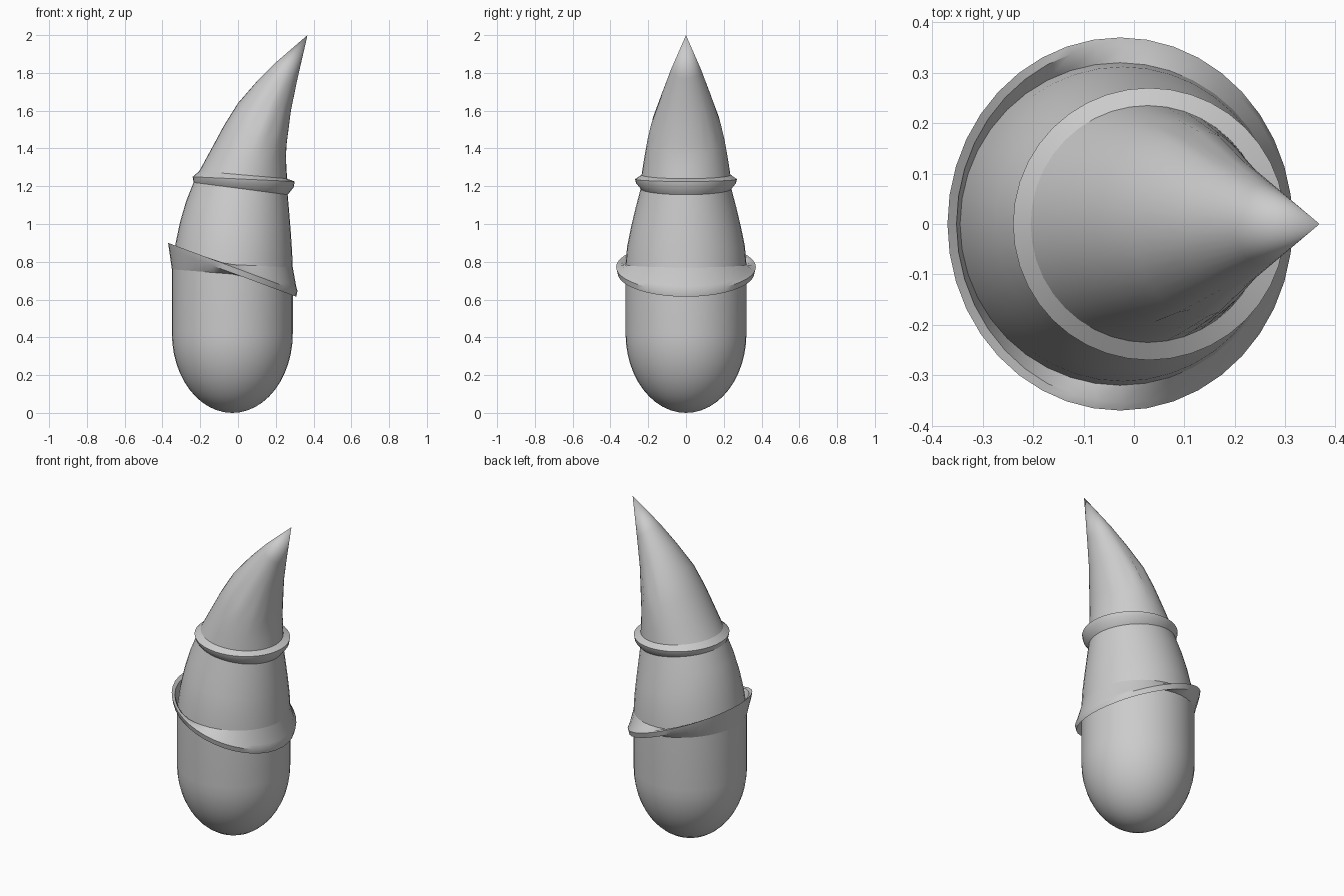
import bpy
import bmesh
import math
from mathutils import Vector

cube = bpy.data.objects.get("Cube")
if cube:
    bpy.data.objects.remove(cube, do_unlink=True)

SIDES = 40

grey = bpy.data.materials.new("plain grey")
grey.use_nodes = True
colour = (0.6, 0.6, 0.6, 1)
grey.diffuse_color = colour
grey.node_tree.nodes["Principled BSDF"].inputs["Base Color"].default_value = colour


def ring_points(left, right, half_depth):
    """Tilted ellipse spanning two side points, as deep as half_depth each way."""
    left = Vector((left[0], 0, left[1]))
    right = Vector((right[0], 0, right[1]))
    centre, half = (left + right) / 2, (right - left) / 2
    depth = Vector((0, half_depth, 0))
    step = math.tau / SIDES
    return [centre + half * math.cos(i * step) + depth * math.sin(i * step)
            for i in range(SIDES)]


def loft(name, rings, start=None, tip=None, angle=35):
    """Skin the rings in order, closing either end to a point if given."""
    bm = bmesh.new()
    loops = [[bm.verts.new(p) for p in ring] for ring in rings]
    for low, high in zip(loops, loops[1:]):
        for i in range(SIDES):
            j = (i + 1) % SIDES
            bm.faces.new((low[i], low[j], high[j], high[i]))
    for end, loop in ((start, loops[0]), (tip, loops[-1])):
        if end:
            point = bm.verts.new(end)
            for i in range(SIDES):
                pair = (loop[i], loop[(i + 1) % SIDES])
                bm.faces.new((*(pair if end is tip else pair[::-1]), point))
    mesh = bpy.data.meshes.new(name)
    bm.to_mesh(mesh)
    bm.free()
    mesh.materials.append(grey)
    obj = bpy.data.objects.new(name, mesh)
    bpy.context.collection.objects.link(obj)
    bpy.ops.object.select_all(action="DESELECT")
    obj.select_set(True)
    bpy.context.view_layer.objects.active = obj
    bpy.ops.object.shade_smooth_by_angle(angle=math.radians(angle))
    return obj


# Rings shared by neighbouring parts
base_top = ring_points((-0.35, 0.76), (0.29, 0.71), 0.32)
middle_bottom = ring_points((-0.345, 0.8), (0.29, 0.77), 0.32)
middle_top = ring_points((-0.235, 1.22), (0.263, 1.155), 0.24)
horn_bottom = ring_points((-0.205, 1.28), (0.26, 1.24), 0.235)

# Rounded base
bowl = []
for k in range(1, 13):
    a = k * math.pi / 24
    r, z = 0.32 * math.sin(a), 0.42 * (1 - math.cos(a))
    bowl.append(ring_points((-0.03 - r, z), (-0.03 + r, z), r))
loft("rounded_base", bowl + [base_top], start=(-0.03, 0, 0))

# Slanted lower collar
loft("lower_collar", [
    base_top,
    ring_points((-0.365, 0.865), (0.308, 0.615), 0.362),
    ring_points((-0.37, 0.9), (0.315, 0.645), 0.37),
    ring_points((-0.352, 0.885), (0.308, 0.67), 0.355),
    middle_bottom,
])

# Tapering middle
loft("middle_section", [
    middle_bottom,
    ring_points((-0.33, 0.9), (0.286, 0.86), 0.312),
    ring_points((-0.307, 1.01), (0.28, 0.95), 0.292),
    ring_points((-0.275, 1.12), (0.272, 1.05), 0.267),
    middle_top,
])

# Upper collar
loft("upper_collar", [
    middle_top,
    ring_points((-0.238, 1.235), (0.295, 1.195), 0.264),
    ring_points((-0.24, 1.25), (0.3, 1.225), 0.27),
    horn_bottom,
])

# Curved horn with narrow grooves running up to the tip
shoulder = ring_points((0, 1.64), (0.257, 1.42), 0.184)
for i in (4, 7, 11):
    for k in (i, SIDES - i):
        shoulder[k] = shoulder[k] + Vector((0.006, -0.012 if k == i else 0.012, 0))
loft("curved_horn", [
    horn_bottom,
    ring_points((-0.145, 1.39), (0.256, 1.3), 0.222),
    ring_points((-0.075, 1.52), (0.254, 1.36), 0.205),
    shoulder,
    ring_points((0.1, 1.755), (0.28, 1.6), 0.13),
    ring_points((0.2, 1.855), (0.315, 1.77), 0.08),
], tip=(0.368, 0, 2), angle=30)
